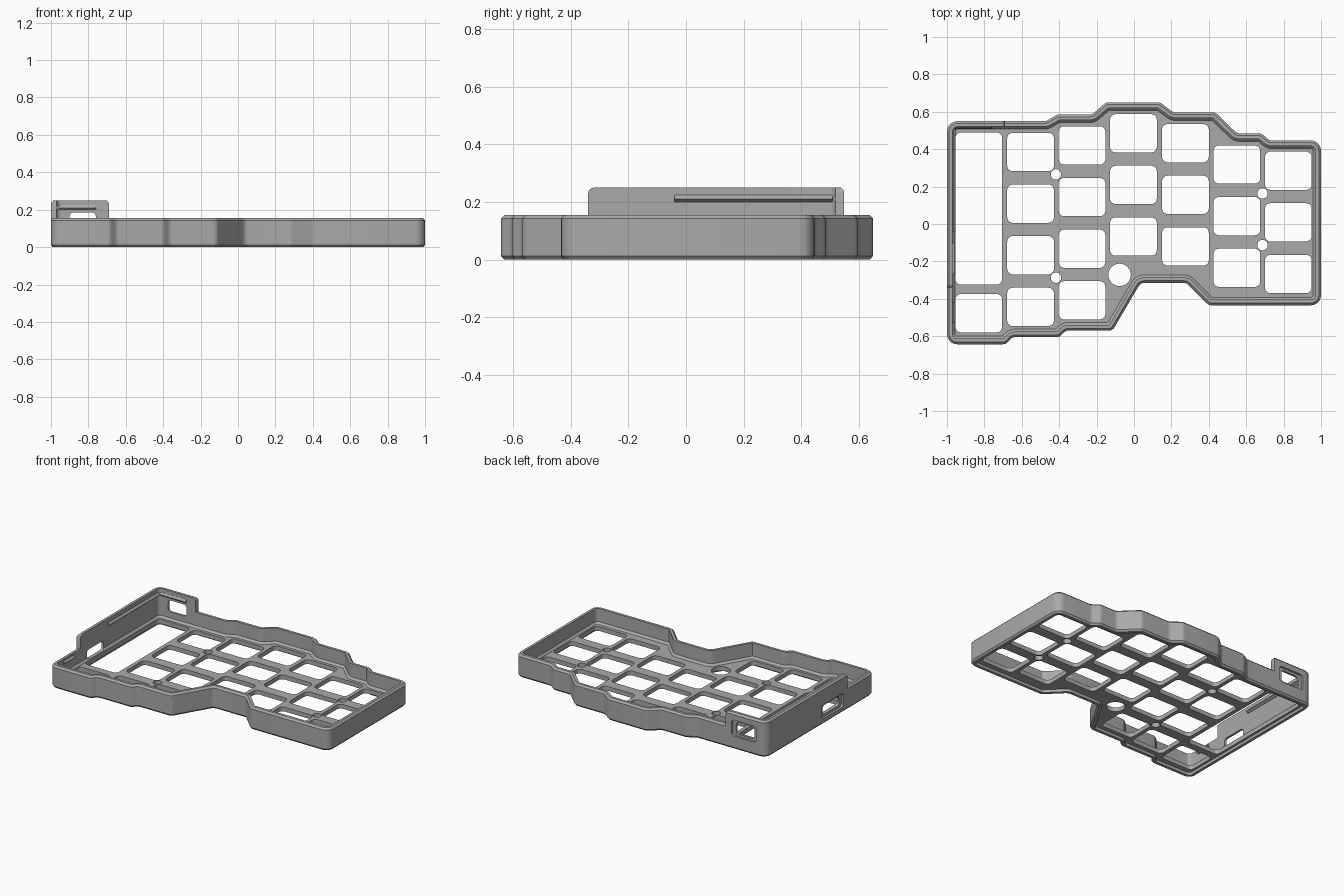
import bpy, bmesh, math
from mathutils import Vector

if "Cube" in bpy.data.objects:
    bpy.data.objects.remove(bpy.data.objects["Cube"])

grey = bpy.data.materials.new("case_grey")
grey.use_nodes = True
grey.diffuse_color = (0.4, 0.4, 0.4, 1)
grey.node_tree.nodes["Principled BSDF"].inputs["Base Color"].default_value = (0.4, 0.4, 0.4, 1)

# Case outline, clockwise from the back left corner
OUTLINE = [(-1, .55), (-.47, .55), (-.41, .585), (-.225, .585), (-.15, .65), (.14, .65),
           (.21, .597), (.435, .597), (.55, .485), (.68, .485), (.725, .447), (1, .447),
           (1, -.435), (.4, -.435), (.28, -.315), (.035, -.315), (-.115, -.57),
           (-.365, -.57), (-.4, -.605), (-.65, -.605), (-.685, -.643), (-1, -.643)][::-1]


def rounded(points, inset=0, r_square=.055, r_other=.035, segs=5):
    """Counter-clockwise polygon moved inwards, with rounded corners."""
    pts = [Vector(p) for p in points]
    out = []
    for i, p in enumerate(pts):
        e1 = (p - pts[i - 1]).normalized()
        e2 = (pts[(i + 1) % len(pts)] - p).normalized()
        n1, n2 = Vector((-e1.y, e1.x)), Vector((-e2.y, e2.x))
        v = p + (n1 + n2) * inset / (1 + n1.dot(n2))
        turn = math.atan2(e1.cross(e2), e1.dot(e2))
        side = 1 if turn > 0 else -1
        r = max((r_square if abs(turn) > 1.3 else r_other) - side * inset, .005)
        start = v - e1 * r * math.tan(abs(turn) / 2)
        centre = start + n1 * r * side
        for k in range(segs + 1):
            a = turn * k / segs
            d = start - centre
            out.append(centre + Vector((d.x * math.cos(a) - d.y * math.sin(a),
                                        d.x * math.sin(a) + d.y * math.cos(a))))
    return out


def rect(cx, cy, w, h, r=.03):
    w, h = w / 2, h / 2
    return rounded([(cx - w, cy - h), (cx + w, cy - h), (cx + w, cy + h), (cx - w, cy + h)], 0, r)


def circle(cx, cy, r, n=32):
    return [(cx + r * math.cos(math.tau * i / n), cy + r * math.sin(math.tau * i / n))
            for i in range(n)]


def finish(bm, name):
    bmesh.ops.recalc_face_normals(bm, faces=bm.faces)
    mesh = bpy.data.meshes.new(name)
    bm.to_mesh(mesh)
    bm.free()
    ob = bpy.data.objects.new(name, mesh)
    mesh.materials.append(grey)
    bpy.context.collection.objects.link(ob)
    return ob


def select(ob):
    bpy.ops.object.select_all(action='DESELECT')
    ob.select_set(True)
    bpy.context.view_layer.objects.active = ob


def smooth(ob):
    select(ob)
    bpy.ops.object.shade_smooth_by_angle(angle=math.radians(30))


def wall(name, top):
    """Closed wall section swept round the outline."""
    section = [(.01, 0), (0, .012), (0, top - .012), (.012, top), (.03, top), (.03, .064),
               (.043, .05), (.043, .04), (.03, .03), (.03, 0)]
    bm = bmesh.new()
    rings = [[bm.verts.new((p.x, p.y, z)) for p in rounded(OUTLINE, d)] for d, z in section]
    n = len(rings[0])
    for a, b in zip(rings, rings[1:] + rings[:1]):
        for i in range(n):
            j = (i + 1) % n
            bm.faces.new((a[i], a[j], b[j], b[i]))
    return finish(bm, name)


def prism(name, points, place, a, b):
    """Polygon extruded from a to b; place maps (u, v, depth) to space."""
    bm = bmesh.new()
    lo = [bm.verts.new(place(p[0], p[1], a)) for p in points]
    hi = [bm.verts.new(place(p[0], p[1], b)) for p in points]
    bm.faces.new(lo)
    bm.faces.new(hi)
    for i in range(len(lo)):
        j = (i + 1) % len(lo)
        bm.faces.new((lo[i], lo[j], hi[j], hi[i]))
    return finish(bm, name)


def boolean(ob, cutter, operation, keep=False):
    mod = ob.modifiers.new("cut", 'BOOLEAN')
    mod.operation, mod.object, mod.solver = operation, cutter, 'EXACT'
    select(ob)
    bpy.ops.object.modifier_apply(modifier=mod.name)
    if not keep:
        bpy.data.objects.remove(cutter)


def along_x(u, v, d):
    return (d, u, v)


def along_y(u, v, d):
    return (u, d, v)


# Low wall, with the taller guard at the back left corner
low_wall = wall("case_wall", .155)
guard = wall("corner_guard", .25)
bm = bmesh.new()
bmesh.ops.create_cube(bm, size=1)
for v in bm.verts:
    v.co = (-.69 if v.co.x > 0 else -1.2, 1 if v.co.y > 0 else -.34, .25 if v.co.z > 0 else -.5)
bmesh.ops.bevel(bm, geom=bm.edges[:], offset=.02, segments=4, profile=.5, affect='EDGES')
block = finish(bm, "guard_block")
block.hide_render = True
boolean(low_wall, block, 'DIFFERENCE', keep=True)
boolean(guard, block, 'INTERSECT')

# Connector openings: shallow outer recess and a through hole
for place, u, z, hw, hh, recess, inner, outer in (
        (along_y, -.83, .145, .07, .04, .535, .45, .7),
        (along_x, -.18, .085, .09, .032, -.985, -.9, -1.2)):
    for grow, depth in ((.026, recess), (0, inner)):
        shape = rect(u, z, 2 * (hw + grow), 2 * (hh + grow * .6), .02)
        boolean(guard, prism("opening_cutter", shape, place, depth, outer), 'DIFFERENCE')
smooth(low_wall)
smooth(guard)


# Snap ridges on the inner wall faces
def ridge_profile(base, out, z):
    return [(base, z), (base + out * .4, z), (base + out, z + .01), (base + out * .4, z + .024), (base, z + .024)]


prism("left_snap_ridge", ridge_profile(-.975, .02, .2), along_y, -.04, .51)
prism("front_snap_ridge", ridge_profile(-.975, .02, .12), along_y, -.53, -.42)
prism("back_snap_ridge", ridge_profile(.525, -.015, .2), along_x, -.96, -.76)

# Switch plate: filled outline with key, screw and knob holes
holes = [rect(-.83, .083, .25, .815), rect(-.83, -.477, .25, .205)]
columns = [(-.553, .385, 4), (-.278, .42, 4), (-.003, .485, 3),
           (.275, .432, 3), (.55, .318, 3), (.825, .285, 3)]
for x, top, count in columns:
    holes += [rect(x, top - .276 * k, .25, .205) for k in range(count)]
for x, y in ((-.417, .265), (-.417, -.287), (.687, .163), (.687, -.113)):
    holes.append(circle(x, y, .028))
holes.append(circle(-.077, -.272, .06))

curve = bpy.data.curves.new("switch_plate", 'CURVE')
curve.dimensions, curve.fill_mode, curve.extrude = '2D', 'BOTH', .015
for loop in [rounded(OUTLINE, .02)] + holes:
    spline = curve.splines.new('POLY')
    spline.points.add(len(loop) - 1)
    for point, p in zip(spline.points, loop):
        point.co = (p[0], p[1], 0, 1)
    spline.use_cyclic_u = True
curve.materials.append(grey)
plate = bpy.data.objects.new("switch_plate", curve)
plate.location.z = .035
bpy.context.collection.objects.link(plate)
select(plate)
bpy.ops.object.convert(target='MESH')
smooth(bpy.context.object)
